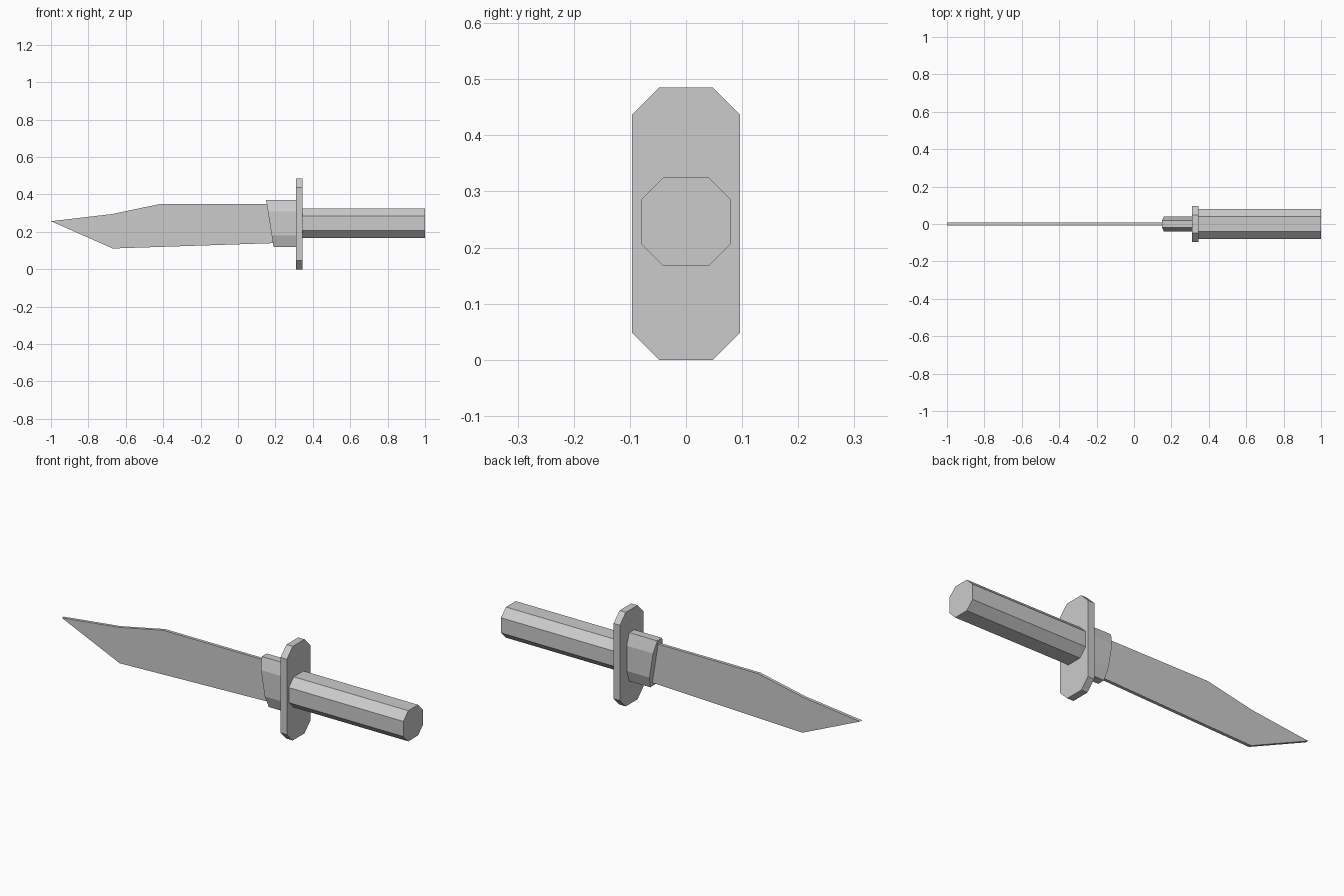
import bpy
import bmesh

cube = bpy.data.objects.get("Cube")
if cube:
    bpy.data.objects.remove(cube, do_unlink=True)

# Plain grey for every part
grey = bpy.data.materials.new("plain grey")
grey.use_nodes = True
grey.diffuse_color = (0.6, 0.6, 0.6, 1)
grey.node_tree.nodes["Principled BSDF"].inputs["Base Color"].default_value = grey.diffuse_color


def prism(name, start, end):
    """Join two matching outlines into a closed, flat-faced solid."""
    bm = bmesh.new()
    a = [bm.verts.new(p) for p in start]
    b = [bm.verts.new(p) for p in end]
    bm.faces.new(a)
    bm.faces.new(b[::-1])
    for i in range(len(a)):
        j = (i + 1) % len(a)
        bm.faces.new((a[i], b[i], b[j], a[j]))
    bmesh.ops.recalc_face_normals(bm, faces=bm.faces)
    mesh = bpy.data.meshes.new(name)
    bm.to_mesh(mesh)
    bm.free()
    mesh.materials.append(grey)
    obj = bpy.data.objects.new(name, mesh)
    bpy.context.collection.objects.link(obj)
    return obj


def octagon(half_y, flat_y, low, high, chamfer):
    """Chamfered rectangle as (y, z) points."""
    right = [(flat_y, low), (half_y, low + chamfer),
             (half_y, high - chamfer), (flat_y, high)]
    return right + [(-y, z) for y, z in reversed(right)]


def bar(name, section, x_start, x_end):
    """Sweep a section along x; x_start is a function of height."""
    return prism(name, [(x_start(z), y, z) for y, z in section],
                 [(x_end, y, z) for y, z in section])


# Blade with a clipped point
outline = [(-1, 0.257), (-0.675, 0.295), (-0.42, 0.348),
           (0.17, 0.348), (0.2, 0.14), (-0.67, 0.111)]
prism("blade", [(x, -0.008, z) for x, z in outline],
      [(x, 0.008, z) for x, z in outline])

# Collar with a slanted front end
bar("collar", octagon(0.04, 0.02, 0.12, 0.37, 0.06),
    lambda z: 0.15 + (0.37 - z) * 0.16, 0.31)

# Cross guard
bar("guard", octagon(0.096, 0.048, 0, 0.485, 0.048), lambda z: 0.31, 0.346)

# Eight-sided grip
bar("handle", octagon(0.08, 0.04, 0.167, 0.325, 0.04), lambda z: 0.346, 1)
